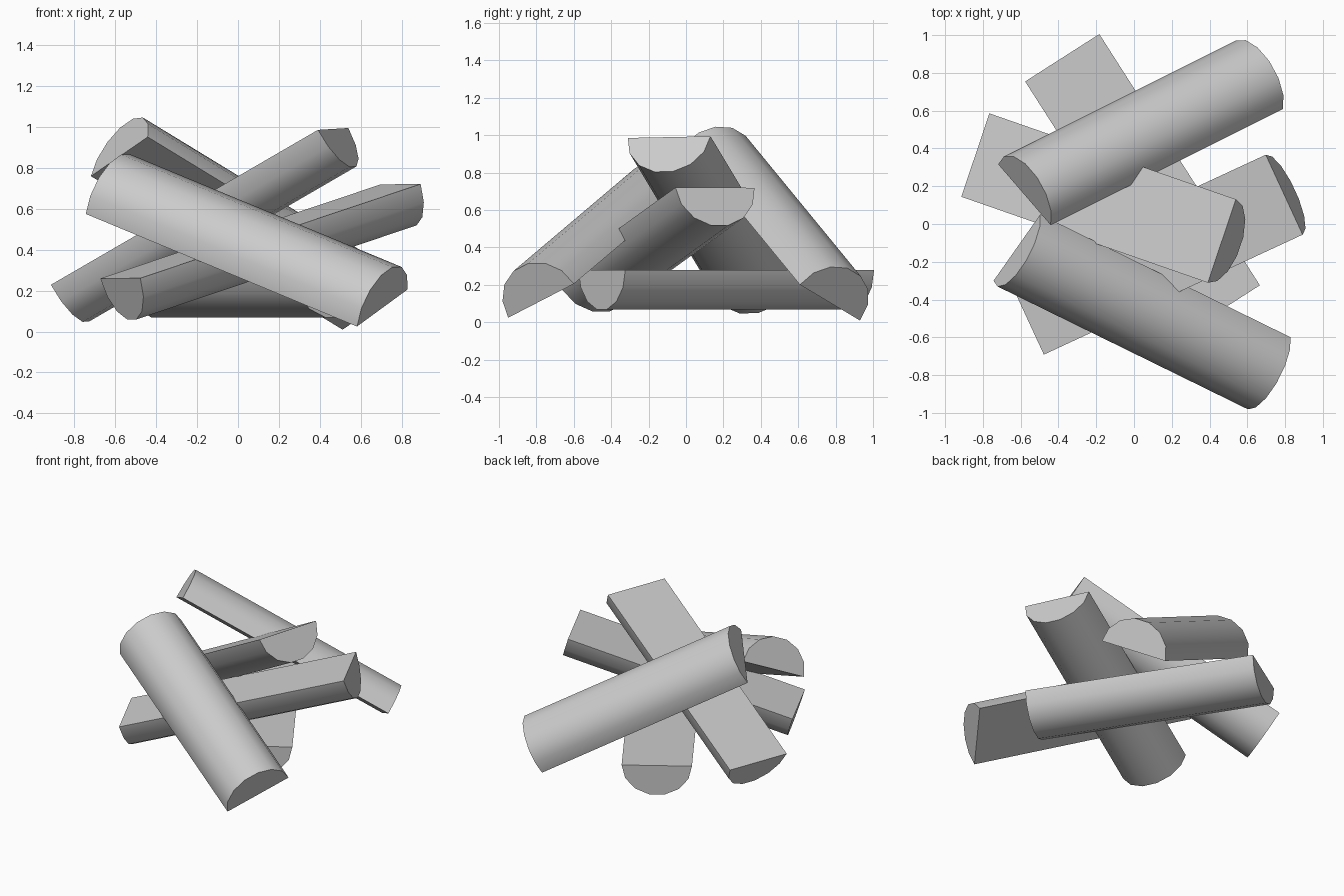
import bpy, bmesh, math
from mathutils import Vector

cube = bpy.data.objects.get("Cube")
if cube:
    bpy.data.objects.remove(cube, do_unlink=True)

# One plain grey for all the logs
grey = bpy.data.materials.new("plain grey")
grey.use_nodes = True
COLOUR = (0.6, 0.6, 0.6, 1)
grey.diffuse_color = COLOUR
grey.node_tree.nodes["Principled BSDF"].inputs["Base Color"].default_value = COLOUR

HALF_WIDTH, DEPTH, SIDES = 0.233, 0.216, 7


def split_log(name, start, end, across, round_up):
    """Half-round log; start and end are the middles of the split face's ends."""
    start, end = Vector(start), Vector(end)
    axis = (end - start).normalized()
    across = Vector(across)
    across = (across - axis * across.dot(axis)).normalized()
    bulge = axis.cross(across)
    if (bulge.z > 0) != round_up:
        bulge.negate()

    # Half-round section, extruded along the log
    bm = bmesh.new()
    angles = [math.pi * i / SIDES for i in range(SIDES + 1)]
    section = [bm.verts.new(start + across * HALF_WIDTH * math.cos(a)
                            + bulge * DEPTH * math.sin(a)) for a in angles]
    cap = bm.faces.new(section)
    result = bmesh.ops.extrude_face_region(bm, geom=[cap], use_keep_orig=True)
    moved = [v for v in result["geom"] if isinstance(v, bmesh.types.BMVert)]
    bmesh.ops.translate(bm, verts=moved, vec=end - start)
    bmesh.ops.recalc_face_normals(bm, faces=bm.faces)

    mesh = bpy.data.meshes.new(name)
    bm.to_mesh(mesh)
    bm.free()
    mesh.materials.append(grey)
    obj = bpy.data.objects.new(name, mesh)
    bpy.context.collection.objects.link(obj)
    bpy.ops.object.select_all(action="DESELECT")
    obj.select_set(True)
    bpy.context.view_layer.objects.active = obj
    bpy.ops.object.shade_smooth_by_angle(angle=math.radians(40))


# Lower logs, split face up
split_log("bottom_log", (-0.38, 0.88, 0.28), (0.47, -0.45, 0.28), (0.38, 0.24, 0), False)
split_log("right_leaning_log", (-0.575, -0.48, 0.26), (0.795, 0.155, 0.72), (-0.19, 0.425, 0), False)
split_log("left_leaning_log", (-0.84, 0.365, 0.233), (0.465, -0.09, 0.99), (0.15, 0.44, 0.01), False)

# Outer logs, bark side up
split_log("front_log", (0.705, -0.775, 0.115), (-0.62, -0.125, 0.665), (0.25, 0.35, 0.18), True)
split_log("back_log", (0.65, 0.77, 0.105), (-0.58, 0.155, 0.855), (0.28, -0.32, 0.19), True)
